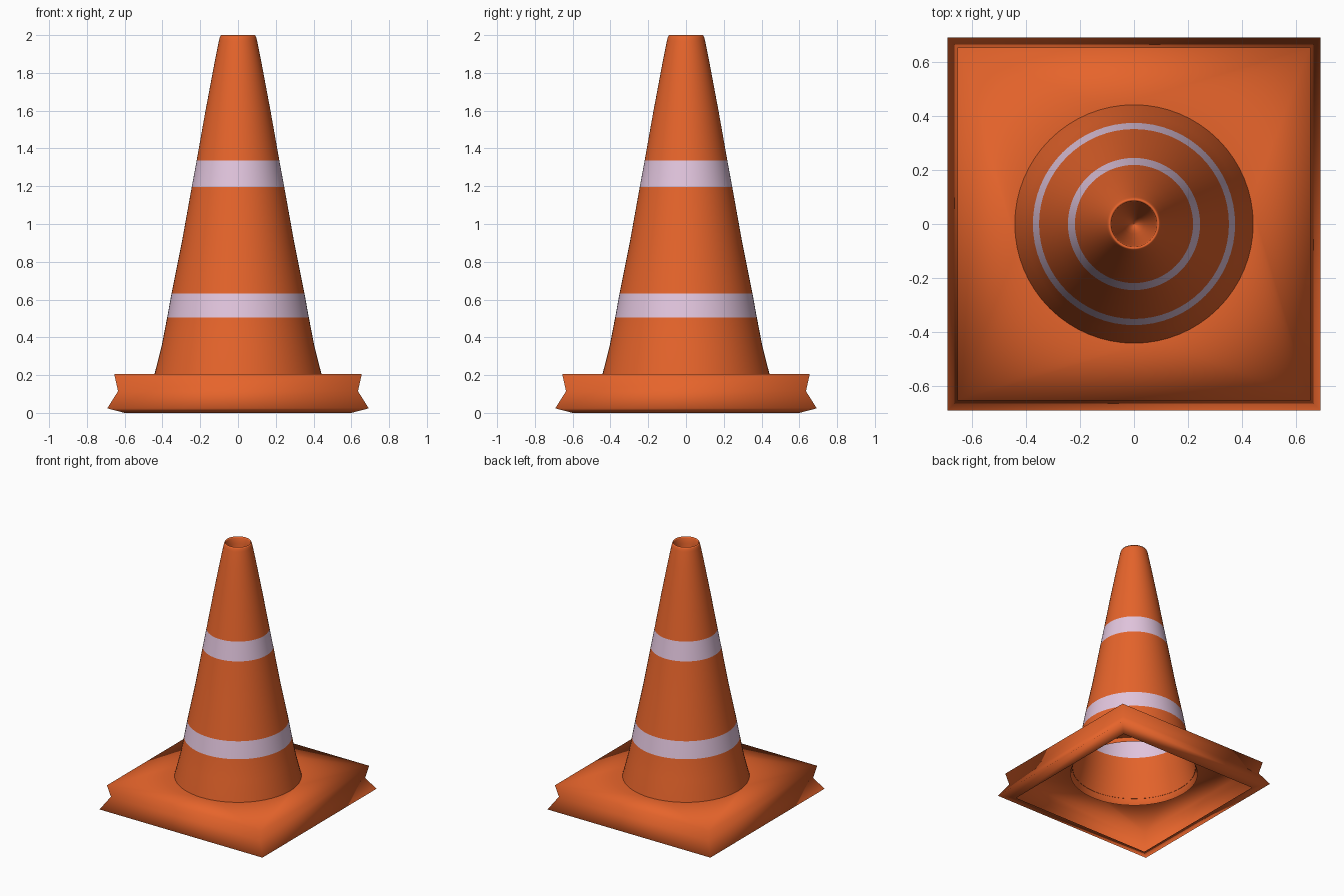
import bpy
import math

SEGMENTS = 64

old = bpy.data.objects.get("Cube")
if old:
    bpy.data.objects.remove(old, do_unlink=True)


def make_material(name, colour):
    mat = bpy.data.materials.new(name)
    mat.use_nodes = True
    mat.diffuse_color = colour
    mat.node_tree.nodes["Principled BSDF"].inputs["Base Color"].default_value = colour
    return mat


orange = make_material("orange rubber", (0.79, 0.127, 0.024, 1))
pale = make_material("pale lilac band", (0.76, 0.56, 0.73, 1))


def ring(radius, z, count=SEGMENTS, start=0.0):
    steps = [start + math.tau * i / count for i in range(count)]
    return [(radius * math.cos(a), radius * math.sin(a), z) for a in steps]


def square(half, z):
    return ring(half * math.sqrt(2), z, 4, math.pi / 4)


def skin(name, rings):
    """Join successive rings; a square next to a circle gets one face per side."""
    verts, loops, faces = [], [], []
    for points in rings:
        loops.append(list(range(len(verts), len(verts) + len(points))))
        verts += points
    for a, b in zip(loops, loops[1:]):
        sides = min(len(a), len(b))

        def span(loop, k):
            step = len(loop) // sides
            first = k * step + (step // 2 if step > 1 else 0)
            return [loop[(first + j) % len(loop)] for j in range(step + 1)]

        for k in range(sides):
            faces.append(span(a, k) + span(b, k)[::-1])
    mesh = bpy.data.meshes.new(name)
    mesh.from_pydata(verts, [], faces)
    mesh.materials.append(orange)
    mesh.materials.append(pale)
    for poly in mesh.polygons:
        poly.use_smooth = True
    obj = bpy.data.objects.new(name, mesh)
    bpy.context.collection.objects.link(obj)
    return obj


# Square base shell, open underneath, with a pinched waist and flared foot
base_profile = [(0.60, 0.0), (0.692, 0.024), (0.635, 0.115), (0.655, 0.205)]
skin("base", [square(h, z) for h, z in base_profile] + [ring(0.44, 0.205)])

# Single-skin cone: small flange under the base, tapered wall, deep closed recess
cone_profile = [(0.458, 0.16), (0.446, 0.18), (0.442, 0.205), (0.403, 0.36),
                (0.375, 0.505), (0.352, 0.632), (0.298, 0.9), (0.245, 1.195),
                (0.219, 1.335), (0.172, 1.6), (0.125, 1.85), (0.101, 1.97),
                (0.096, 1.99), (0.09, 2.0), (0.085, 1.99), (0.08, 1.95),
                (0.07, 1.84), (0.053, 1.66), (0.037, 1.5), (0.025, 1.44),
                (0.012, 1.41), (0.001, 1.40)]
cone = skin("cone", [ring(r, z) for r, z in cone_profile])

# Two flush bands on the outer wall, chosen by height and distance from the axis
for poly in cone.data.polygons:
    x, y, z = poly.center
    outer = math.hypot(x, y) > 0.2
    poly.material_index = int(outer and (0.505 < z < 0.632 or 1.195 < z < 1.335))
